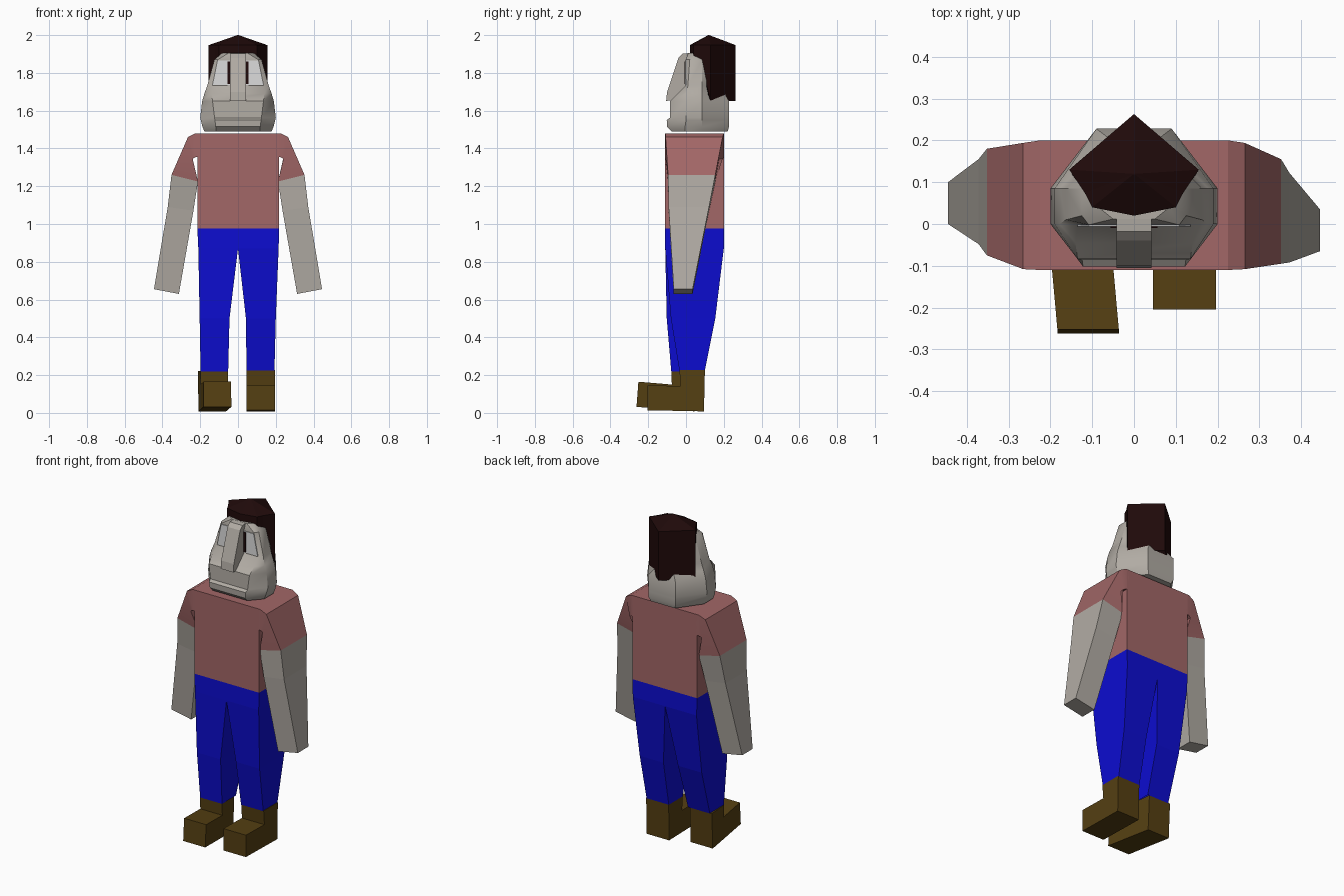
import bpy, bmesh, math

if "Cube" in bpy.data.objects:
    bpy.data.objects.remove(bpy.data.objects["Cube"])


def material(name, rgb):
    m = bpy.data.materials.new(name)
    m.diffuse_color = (*rgb, 1)
    m.use_nodes = True
    m.node_tree.nodes["Principled BSDF"].inputs["Base Color"].default_value = m.diffuse_color
    return m


SKIN = material("skin_grey", (0.44, 0.41, 0.37))
SHIRT = material("shirt_red", (0.36, 0.135, 0.135))
BLUE = material("trouser_blue", (0.004, 0.004, 0.64))
BROWN = material("boot_brown", (0.09, 0.05, 0.006))
HAIR = material("hair_dark", (0.014, 0.003, 0.003))
WHITE = material("eye_white", (0.72, 0.72, 0.72))


def loft(name, rings, mat, caps=(True, True), smooth=0):
    """Skin a list of equal-length point rings."""
    bm = bmesh.new()
    loops = [[bm.verts.new(p) for p in ring] for ring in rings]
    for a, b in zip(loops, loops[1:]):
        n = len(a)
        for i in range(n):
            j = (i + 1) % n
            bm.faces.new((a[i], a[j], b[j], b[i]))
    if caps[0]:
        bm.faces.new(loops[0])
    if caps[1]:
        bm.faces.new(loops[-1])
    bmesh.ops.recalc_face_normals(bm, faces=bm.faces)
    me = bpy.data.meshes.new(name)
    bm.to_mesh(me)
    bm.free()
    me.materials.append(mat)
    ob = bpy.data.objects.new(name, me)
    bpy.context.collection.objects.link(ob)
    if smooth:
        bpy.ops.object.select_all(action='DESELECT')
        ob.select_set(True)
        bpy.context.view_layer.objects.active = ob
        bpy.ops.object.shade_smooth_by_angle(angle=math.radians(smooth))
    return ob


def rect(x0, x1, y0, y1, z):
    return [(x0, y0, z), (x1, y0, z), (x1, y1, z), (x0, y1, z)]


def limb_ring(s, outer, inner, y0, y1):
    """Slanted arm section from its outer and inner (x, z) edges."""
    (xo, zo), (xi, zi) = outer, inner
    return [(s * xo, y0, zo), (s * xo, y1, zo), (s * xi, y1, zi), (s * xi, y0, zi)]


def prism(name, profile, x0, x1, mat, shear=0):
    """Extrude a (y, z) profile along x, with an optional yaw-like shear."""
    return loft(name, [[(x0 + shear * y, y, z) for y, z in profile],
                       [(x1 + shear * y, y, z) for y, z in profile]], mat)


# Torso and hips
loft("shirt_body", [rect(-.215, .218, -.11, .2, .975),
                    rect(-.215, .218, -.11, .2, 1.48)], SHIRT)
loft("hips", [rect(-.21, .215, -.11, .2, .87),
              rect(-.215, .218, -.11, .2, .975)], BLUE, (False, False))

# Arms: sleeve depth, elbow depth and hand depth differ per side
for side, s, sleeve, elbow, hand in (
        ("right", 1, (-.095, .155), (-.092, .122), (-.065, .035)),
        ("left", -1, (-.075, .18), (-.048, .155), (.0, .1))):
    cuff = limb_ring(s, (.352, 1.26), (.212, 1.225), *sleeve)
    loft(side + "_sleeve", [
        limb_ring(s, (.20, 1.48), (.20, 1.35), -.11, .2),
        limb_ring(s, (.225, 1.48), (.222, 1.355), -.11, .2),
        limb_ring(s, (.265, 1.46), (.24, 1.345), -.108, .194),
        cuff], SHIRT, (False, False), 25)
    loft(side + "_arm", [
        cuff,
        limb_ring(s, (.372, 1.09), (.236, 1.07), *elbow),
        limb_ring(s, (.445, .655), (.313, .63), *hand)], SKIN, (False, True))

# Legs
loft("right_leg", [rect(0, .215, -.11, .2, .87),
                   rect(.042, .2, -.08, .155, .5),
                   rect(.045, .193, -.035, .1, .225)], BLUE, (False, False))
loft("left_leg", [rect(-.21, 0, -.11, .2, .87),
                  rect(-.203, -.045, -.102, .14, .5),
                  rect(-.198, -.052, -.078, .055, .22)], BLUE, (False, False))

# Boots: L-shaped side profiles, the left one stepped forward with toe raised
prism("right_boot", [(-.035, .228), (.1, .228), (.095, .008), (-.205, .014),
                     (-.205, .146), (-.028, .142)], .046, .196, BROWN)
prism("left_boot", [(-.078, .222), (.055, .222), (.045, .008), (-.262, .032),
                    (-.252, .165), (-.075, .15)], -.206, -.059, BROWN, -.09)


# Head: mirrored eight-point sections (front, side front, side back, back)
def head_ring(z, fx, fy, sx, sy, bx=.09, by=.228, my=.085):
    half = [(fx, fy), (sx, sy), (sx, my), (bx, by)]
    return [(x, y, z) for x, y in half] + [(-x, y, z) for x, y in reversed(half)]


loft("head", [
    head_ring(1.49, .115, -.075, .178, -.005, .08, .22),
    head_ring(1.515, .118, -.1, .188, -.005),
    head_ring(1.55, .122, -.102, .197, 0),
    head_ring(1.562, .124, -.086, .2, 0),
    head_ring(1.65, .135, -.084, .19, 0),
    head_ring(1.69, .14, -.045, .178, 0, .06, .205),
    head_ring(1.732, .135, -.002, .163, .01, .05, .2),
    head_ring(1.87, .108, -.002, .125, .02, .05, .2),
    head_ring(1.905, .05, .012, .085, .04, .05, .18)], SKIN, smooth=35)

# Nose: one wedge running from the brow to the mouth
prism("nose", [(.02, 1.905), (-.018, 1.902), (-.04, 1.88), (-.1, 1.7),
               (-.105, 1.652), (-.06, 1.655), (.02, 1.72)], -.042, .042, SKIN)

# Eyes and pupils: thin plates beside the nose
for side, s in (("right", 1), ("left", -1)):
    for part, mat, y, pts in (
            ("eye", WHITE, -.006, [(.042, 1.737), (.135, 1.737), (.108, 1.865), (.042, 1.865)]),
            ("pupil", HAIR, -.009, [(.042, 1.74), (.056, 1.74), (.056, 1.86), (.042, 1.86)])):
        loft(side + "_" + part, [[(s * x, y, z) for x, z in pts],
                                 [(s * x, y + .008, z) for x, z in pts]], mat)

# Hair: low-sided prism, short fringe in front and long at the back
half = [(.1, .04, 1.882), (.118, .075, 1.875), (.155, .13, 1.652)]
edge = ([(0, .02, 1.905)] + half + [(0, .263, 1.652)]
        + [(-x, y, z) for x, y, z in reversed(half)])
loft("hair", [edge,
              [(x, y, 1.947) for x, y, z in edge],
              [(x * .02, .12 + (y - .12) * .02, 2.0) for x, y, z in edge]], HAIR)
